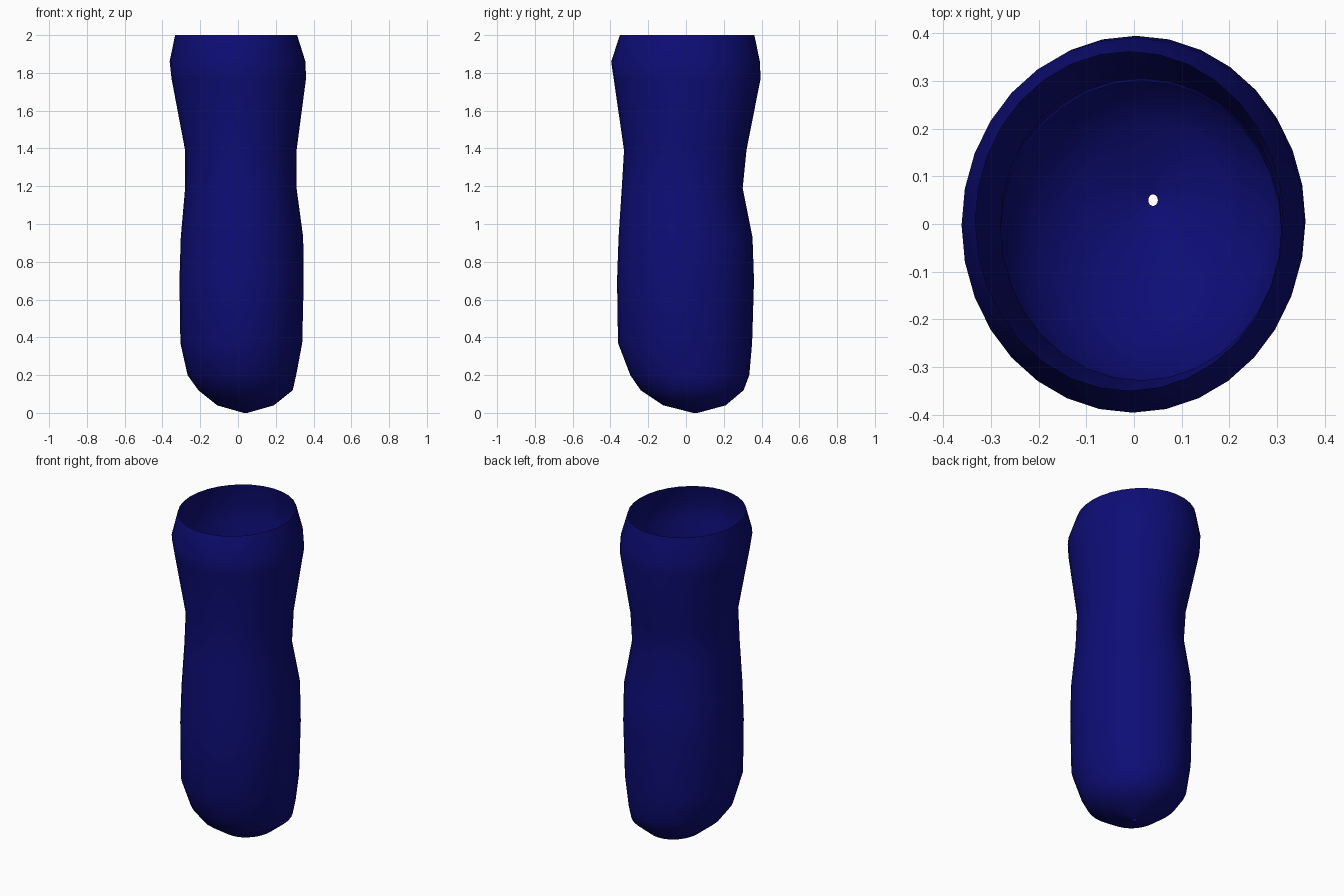
import bpy, bmesh, math

if "Cube" in bpy.data.objects:
    bpy.data.objects.remove(bpy.data.objects["Cube"])

SIDES = 32
# Lofted sections: z, left x, right x, front y, back y
SECTIONS = [
    (0.00, 0.03, 0.05, 0.038, 0.062),
    (0.04, -0.11, 0.19, -0.12, 0.21),
    (0.12, -0.21, 0.29, -0.24, 0.305),
    (0.20, -0.267, 0.308, -0.295, 0.335),
    (0.37, -0.305, 0.34, -0.36, 0.35),
    (0.70, -0.31, 0.348, -0.365, 0.36),
    (0.93, -0.303, 0.345, -0.357, 0.352),
    (1.19, -0.28, 0.31, -0.34, 0.30),
    (1.39, -0.28, 0.31, -0.328, 0.32),
    (1.77, -0.352, 0.36, -0.383, 0.395),
    (1.86, -0.362, 0.357, -0.396, 0.391),
    (2.00, -0.333, 0.313, -0.35, 0.362),
]

navy = bpy.data.materials.new("navy blue")
navy.diffuse_color = (0.004, 0.004, 0.18, 1)
navy.use_nodes = True
navy.node_tree.nodes["Principled BSDF"].inputs["Base Color"].default_value = navy.diffuse_color

# Open sleeve: elliptical rings joined by quads, small hole at the bottom
bm = bmesh.new()
rings = []
for z, x0, x1, y0, y1 in SECTIONS:
    ring = []
    for i in range(SIDES):
        a = math.tau * i / SIDES
        ring.append(bm.verts.new(((x0 + x1) / 2 + (x1 - x0) / 2 * math.cos(a),
                                  (y0 + y1) / 2 + (y1 - y0) / 2 * math.sin(a), z)))
    rings.append(ring)
for low, high in zip(rings, rings[1:]):
    for i in range(SIDES):
        j = (i + 1) % SIDES
        face = bm.faces.new((low[i], low[j], high[j], high[i]))
        face.smooth = True

mesh = bpy.data.meshes.new("sleeve")
bm.to_mesh(mesh)
bm.free()
mesh.materials.append(navy)
sleeve = bpy.data.objects.new("sleeve", mesh)
bpy.context.collection.objects.link(sleeve)
